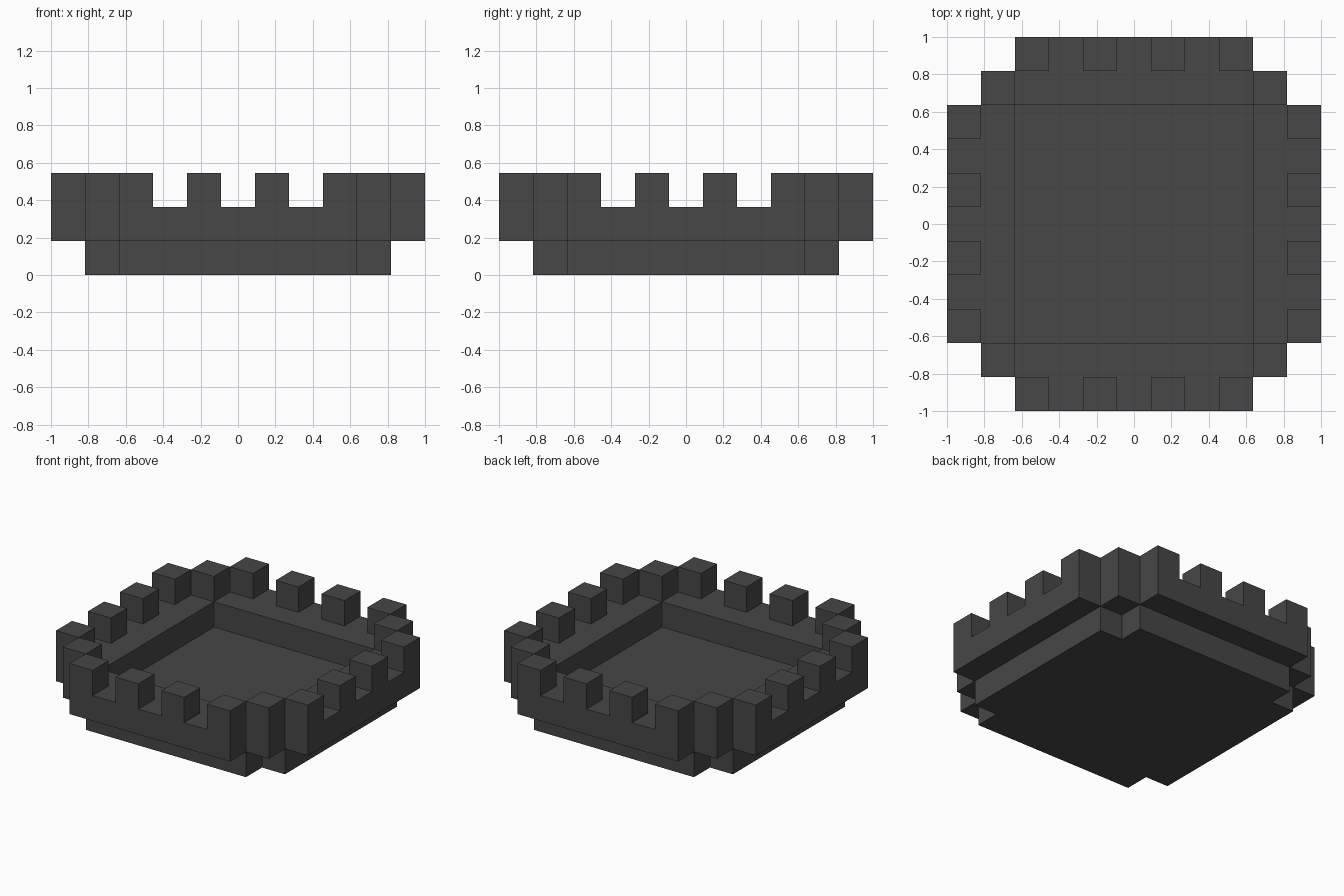
import bpy
import bmesh
from mathutils import Vector

if "Cube" in bpy.data.objects:
    bpy.data.objects.remove(bpy.data.objects["Cube"], do_unlink=True)

U = 2 / 11  # side of one block
R = range(-5, 6)

stone = bpy.data.materials.new("dark_grey_stone")
COLOUR = (0.063, 0.063, 0.063, 1)
stone.diffuse_color = COLOUR
stone.use_nodes = True
bsdf = stone.node_tree.nodes["Principled BSDF"]
bsdf.inputs["Base Color"].default_value = COLOUR
bsdf.inputs["Roughness"].default_value = 0.9


# Plan rules, in block coordinates from the centre
def in_base(i, j):
    return max(abs(i), abs(j)) <= 4 and abs(i) + abs(j) <= 7


def in_rim(i, j):
    return abs(i) + abs(j) <= 8 and max(abs(i), abs(j)) >= 4


def in_merlons(i, j):
    a, b = sorted((abs(i), abs(j)))
    return a + b == 8 or (a, b) == (1, 5)


def cells(rule, layer):
    return {(i, j, layer) for i in R for j in R if rule(i, j)}


parts = {
    "base_floor": cells(in_base, 0),
    "rim_wall": cells(in_rim, 1),
    "merlons": cells(in_merlons, 2),
}
solid = set().union(*parts.values())


# Make a part from its blocks, keeping only faces open to the air
def build_part(name, blocks):
    bm = bmesh.new()
    for block in sorted(blocks):
        centre = Vector(block) + Vector((0, 0, 0.5))
        for axis in range(3):
            for sign in (-1, 1):
                n = Vector((0, 0, 0))
                n[axis] = sign
                if tuple(int(c + d) for c, d in zip(block, n)) in solid:
                    continue
                s = Vector((0, 0, 0))
                s[(axis + 1) % 3] = 0.5
                t = n.cross(s)
                corners = (-s - t, s - t, s + t, t - s)
                bm.faces.new([bm.verts.new((centre + n / 2 + c) * U) for c in corners])
    # Weld the blocks of each part
    bmesh.ops.remove_doubles(bm, verts=bm.verts, dist=0.001)
    mesh = bpy.data.meshes.new(name)
    bm.to_mesh(mesh)
    bm.free()
    mesh.materials.append(stone)
    bpy.context.collection.objects.link(bpy.data.objects.new(name, mesh))


for part_name, part_blocks in parts.items():
    build_part(part_name, part_blocks)
